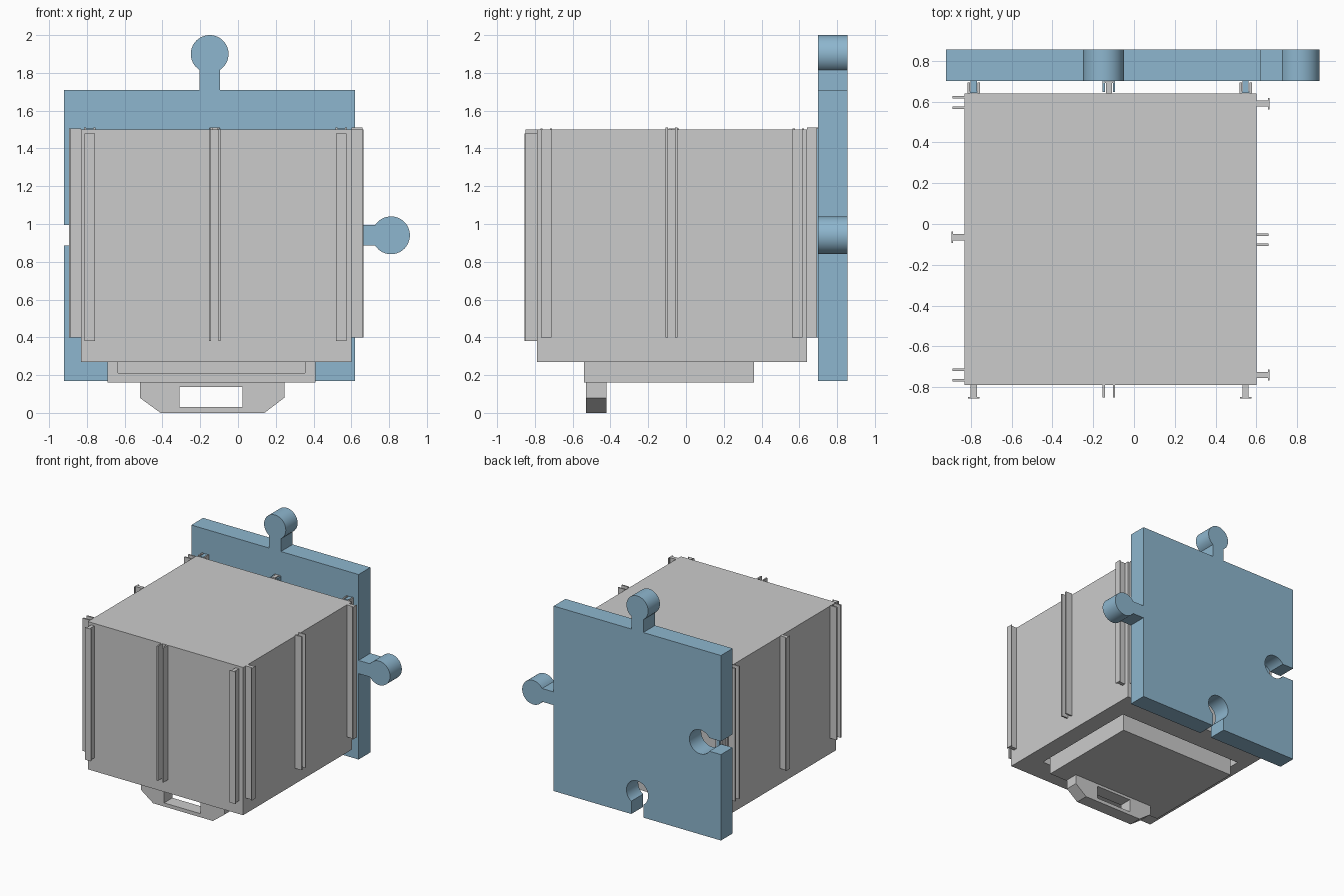
import bpy, bmesh, math
from mathutils import Vector

if "Cube" in bpy.data.objects:
    bpy.data.objects.remove(bpy.data.objects["Cube"])

blue = bpy.data.materials.new("blue")
blue.diffuse_color = (0.27, 0.47, 0.62, 1)
blue.use_nodes = True
blue.node_tree.nodes["Principled BSDF"].inputs["Base Color"].default_value = blue.diffuse_color


def mesh_object(name, bm, mat=None):
    bmesh.ops.recalc_face_normals(bm, faces=bm.faces)
    me = bpy.data.meshes.new(name)
    bm.to_mesh(me)
    bm.free()
    ob = bpy.data.objects.new(name, me)
    bpy.context.collection.objects.link(ob)
    if mat:
        me.materials.append(mat)
    return ob


def box(name, x, y, z, mat=None):
    bm = bmesh.new()
    bmesh.ops.create_cube(bm, size=1)
    for v in bm.verts:
        v.co = [(r[0] + r[1]) / 2 + c * (r[1] - r[0]) for r, c in zip((x, y, z), v.co)]
    return mesh_object(name, bm, mat)


def prism(name, pts, offset, mat=None):
    """Extrude a flat outline of 3D points by an offset."""
    bm = bmesh.new()
    face = bm.faces.new([bm.verts.new(p) for p in pts])
    ext = bmesh.ops.extrude_face_region(bm, geom=[face])
    verts = [g for g in ext["geom"] if isinstance(g, bmesh.types.BMVert)]
    bmesh.ops.translate(bm, verts=verts, vec=offset)
    if face.is_valid and len(face.link_loops if hasattr(face, "link_loops") else face.loops) == 0:
        bm.faces.remove(face)
    return mesh_object(name, bm, mat)


def cut(ob, cutter):
    cutter.hide_render = True
    mod = ob.modifiers.new("cut", 'BOOLEAN')
    mod.operation = 'DIFFERENCE'
    mod.solver = 'EXACT'
    mod.object = cutter
    bpy.context.view_layer.objects.active = ob
    bpy.ops.object.modifier_apply(modifier="cut")
    bpy.data.objects.remove(cutter)


# Main box, with a recess underneath for the drawer block
body = box("body", (-0.83, 0.60), (-0.79, 0.64), (0.27, 1.50))
cut(body, box("recess_cutter", (-0.73, 0.45), (-0.58, 0.40), (0.2, 0.33)))

# Storage drawer block below the box
drawer = box("drawer", (-0.69, 0.41), (-0.54, 0.36), (0.16, 0.33))
cut(drawer, box("slot_cutter", (-0.635, 0.355), (-0.6, -0.51), (0.21, 0.28)))

# Handle with tapered lower corners and a finger opening
outline = [(-0.52, 0.16), (-0.52, 0.08), (-0.41, 0.0), (0.14, 0.0), (0.245, 0.08), (0.245, 0.16)]
handle = prism("handle", [(x, -0.53, z) for x, z in outline], (0, 0.11, 0))
cut(handle, box("grip_cutter", (-0.31, 0.025), (-0.6, -0.35), (0.03, 0.138)))

# Slide rails: a tee rail, or a pair of thin blades forming a slot
TEE = [(-0.015, 0), (0.015, 0), (0.015, 0.057), (0.028, 0.057),
       (0.028, 0.064), (-0.028, 0.064), (-0.028, 0.057), (-0.015, 0.057)]


def blade(a, b):
    return [(a, 0), (b, 0), (b, 0.06), (a, 0.06)]


def rail(name, kind, origin, normal, z0, z1, mat=None, depth=1.0):
    n = Vector(normal)
    t = Vector((-n.y, n.x, 0))
    shapes = [TEE] if kind == 'T' else [blade(-0.031, -0.019), blade(0.019, 0.031)]
    for i, shape in enumerate(shapes):
        pts = [Vector((*origin, z0)) + t * a + n * (b * depth) for a, b in shape]
        prism(f"{name}_{i + 1}", pts, (0, 0, z1 - z0), mat)


for x, kind in ((-0.785, 'T'), (-0.123, 'D'), (0.547, 'T')):
    rail("front_rail", kind, (x, -0.79), (0, -1, 0), 0.38, 1.50 if kind == 'D' else 1.48)
for y, kind in ((-0.74, 'T'), (-0.077, 'D'), (0.59, 'T')):
    rail("right_rail", kind, (0.60, y), (1, 0, 0), 0.40, 1.51 if kind == 'D' else 1.50)
for y, kind in ((-0.74, 'D'), (-0.065, 'T'), (0.595, 'D')):
    rail("left_rail", kind, (-0.83, y), (-1, 0, 0), 0.40, 1.505)
for x, kind in ((-0.785, 'D'), (-0.123, 'T'), (0.547, 'D')):
    rail("back_rail", kind, (x, 0.64), (0, 1, 0), 0.40, 1.51, depth=0.9)
    # Matching rails on the panel interlock with the ones on the box
    mate = 'T' if kind == 'D' else 'D'
    rail("panel_rail", mate, (x, 0.70), (0, -1, 0), 0.40, 1.505, blue, depth=0.9)

# Puzzle-piece panel: a square with knobs on two sides and sockets on two
HALF, NECK, R, REACH = 0.77, 0.055, 0.1, 0.19
center = Vector((-0.15, 0.94))
a0 = math.asin(NECK / R)
tab = [(-NECK, 0)]
for i in range(41):
    a = -math.pi / 2 - a0 - (2 * math.pi - 2 * a0) * i / 40
    tab.append((R * math.cos(a), REACH + R * math.sin(a)))
tab.append((NECK, 0))

pts = []
for out, along, sign in (((0, -1), (1, 0), -1), ((1, 0), (0, 1), 1),
                         ((0, 1), (-1, 0), 1), ((-1, 0), (0, -1), -1)):
    out, along = Vector(out), Vector(along)
    pts.append(center + out * HALF - along * HALF)
    pts += [center + out * (HALF + sign * n) + along * t for t, n in tab]
panel = prism("puzzle_panel", [(p.x, 0.70, p.y) for p in pts], (0, 0.155, 0), blue)

bpy.ops.object.select_all(action='DESELECT')
panel.select_set(True)
bpy.context.view_layer.objects.active = panel
bpy.ops.object.shade_smooth_by_angle(angle=math.radians(30))
